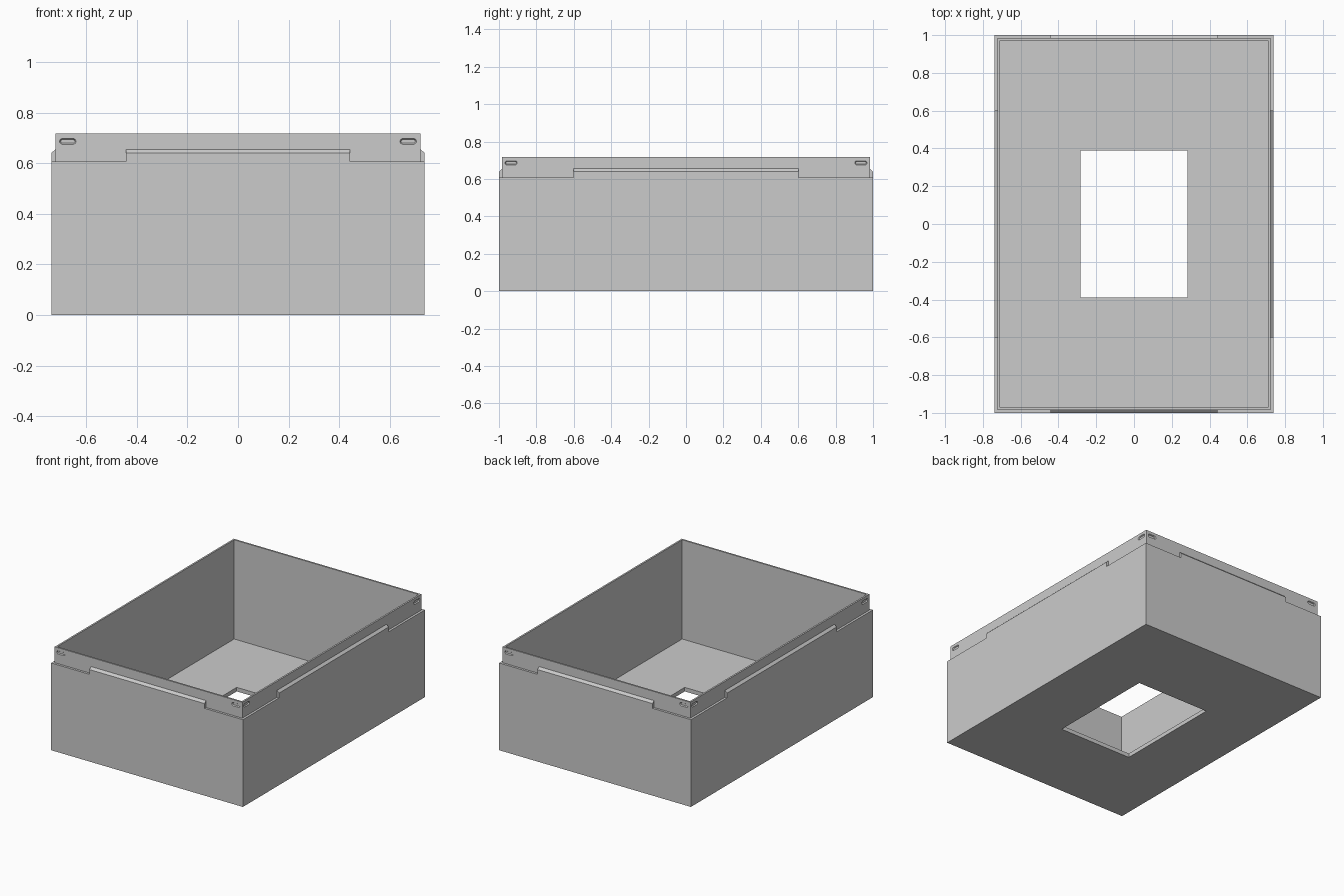
import bpy
import bmesh
import math
from mathutils import Matrix

if "Cube" in bpy.data.objects:
    bpy.data.objects.remove(bpy.data.objects["Cube"], do_unlink=True)

# Overall sizes: half width, half length, shoulder and rim heights
HX, HY = 0.738, 1.0
SHOULDER, RIM = 0.607, 0.718
STEP, WALL = 0.016, 0.028
HOLE_X, HOLE_Y = 0.283, 0.39

grey = bpy.data.materials.new("plain_grey")
grey.use_nodes = True
grey.diffuse_color = (0.6, 0.6, 0.6, 1)
grey.node_tree.nodes["Principled BSDF"].inputs["Base Color"].default_value = (0.6, 0.6, 0.6, 1)


def make_object(name, bm):
    bmesh.ops.recalc_face_normals(bm, faces=bm.faces)
    mesh = bpy.data.meshes.new(name)
    bm.to_mesh(mesh)
    bm.free()
    mesh.materials.append(grey)
    obj = bpy.data.objects.new(name, mesh)
    bpy.context.collection.objects.link(obj)
    return obj


def bridge(bm, a, b):
    for i in range(len(a)):
        j = (i + 1) % len(a)
        bm.faces.new((a[i], a[j], b[j], b[i]))


def prism(bm, start, end):
    a = [bm.verts.new(p) for p in start]
    b = [bm.verts.new(p) for p in end]
    bridge(bm, a, b)
    bm.faces.new(a)
    bm.faces.new(b)


def combine(target, tool, operation):
    mod = target.modifiers.new(operation, 'BOOLEAN')
    mod.object, mod.operation, mod.solver = tool, operation, 'EXACT'
    bpy.context.view_layer.objects.active = target
    bpy.ops.object.modifier_apply(modifier=mod.name)
    bpy.data.objects.remove(tool, do_unlink=True)


# Four sides: turn, distance to the face, half extent along it, half tab length
SIDES = [(0, HY, HX, 0.443), (1, HX, HY, 0.602), (2, HY, HX, 0.443), (3, HX, HY, 0.602)]


def turn(quarter):
    return Matrix.Rotation(quarter * math.pi / 2, 4, 'Z')


# Box with stepped rim and floor opening, swept through rectangular rings
bm = bmesh.new()
levels = [(HX, HY, 0), (HX, HY, SHOULDER), (HX - STEP, HY - STEP, SHOULDER),
          (HX - STEP, HY - STEP, RIM), (HX - WALL, HY - WALL, RIM),
          (HX - WALL, HY - WALL, WALL), (HOLE_X, HOLE_Y, WALL), (HOLE_X, HOLE_Y, 0)]
rings = [[bm.verts.new((sx * x, sy * y, z)) for sx, sy in ((-1, -1), (1, -1), (1, 1), (-1, 1))]
         for x, y, z in levels]
for i, ring in enumerate(rings):
    bridge(bm, ring, rings[(i + 1) % len(rings)])
box = make_object("open_box", bm)

# Raised wall tabs with sloping tops
for quarter, dist, half, tab in SIDES:
    bm = bmesh.new()
    section = [(-dist, SHOULDER - 0.02), (-dist, 0.64), (STEP - dist, 0.655),
               (STEP + 0.004 - dist, 0.655), (STEP + 0.004 - dist, SHOULDER - 0.02)]
    prism(bm, [(-tab, y, z) for y, z in section], [(tab, y, z) for y, z in section])
    bm.transform(turn(quarter))
    combine(box, make_object("wall_tab", bm), 'UNION')

# Rounded snap recesses near each rim corner
for quarter, dist, half, tab in SIDES:
    for side in (-1, 1):
        bm = bmesh.new()

        def outline(radius, y):
            points = []
            for k in range(18):
                angle = math.pi * (k % 9) / 8 + (math.pi / 2 if k < 9 else -math.pi / 2)
                shift = -0.021 if k < 9 else 0.021
                points.append((side * (half - 0.065) + shift + radius * math.cos(angle), y,
                               0.686 + radius * math.sin(angle)))
            return points

        face = STEP - dist
        prism(bm, outline(0.014, face - 0.004), outline(0.007, face + 0.007))
        bm.transform(turn(quarter))
        combine(box, make_object("snap_recess", bm), 'DIFFERENCE')

# Clean up coplanar faces left by the joins
bm = bmesh.new()
bm.from_mesh(box.data)
bmesh.ops.remove_doubles(bm, verts=bm.verts, dist=0.0001)
bmesh.ops.dissolve_limit(bm, angle_limit=0.01, verts=bm.verts, edges=bm.edges)
bm.to_mesh(box.data)
bm.free()
for poly in box.data.polygons:
    poly.use_smooth = False
